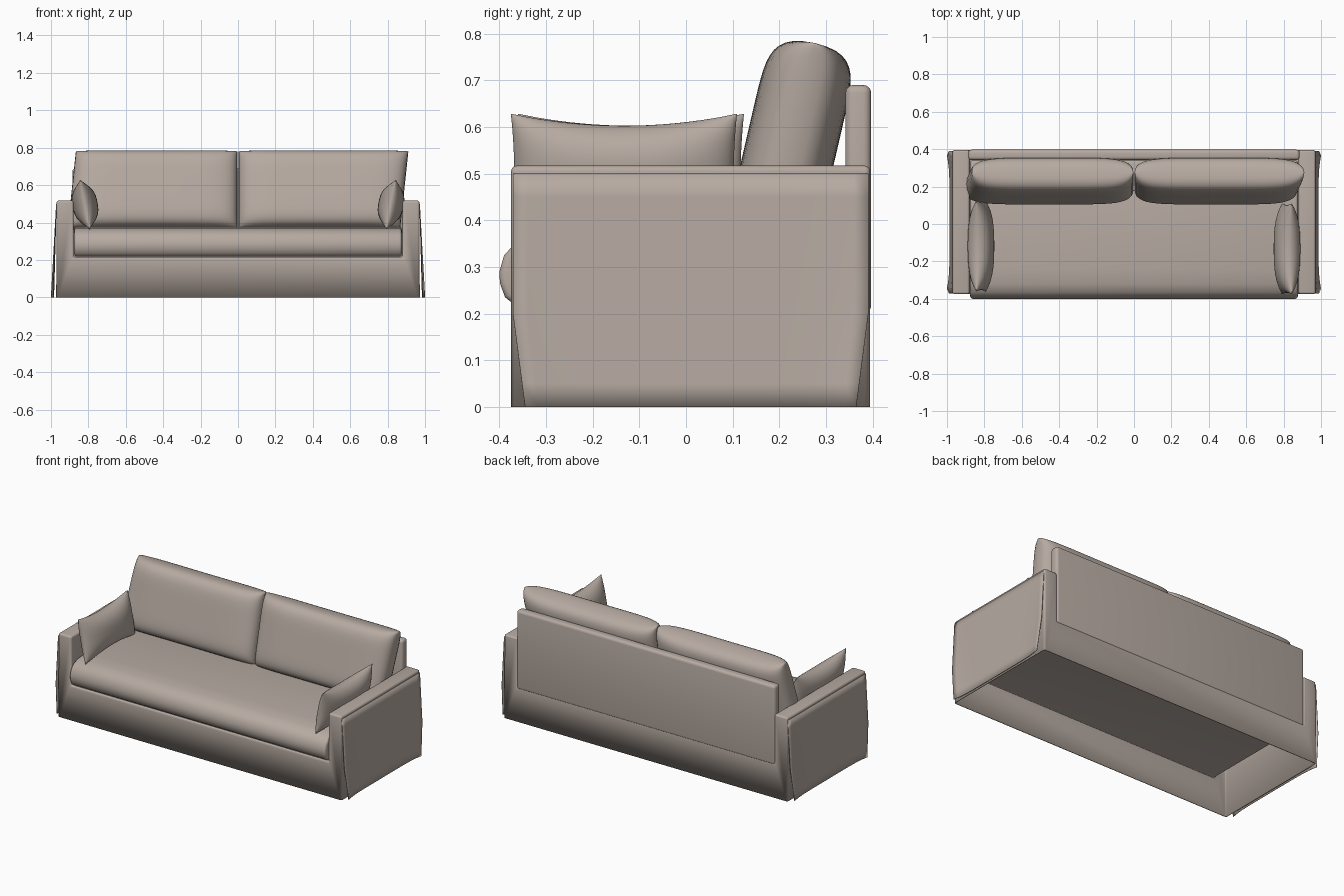
import bpy
import bmesh
import math

cube = bpy.data.objects.get("Cube")
if cube:
    bpy.data.objects.remove(cube, do_unlink=True)

FABRIC = (0.47, 0.405, 0.36, 1)
fabric = bpy.data.materials.new("taupe fabric")
fabric.use_nodes = True
fabric.diffuse_color = FABRIC
shader = fabric.node_tree.nodes["Principled BSDF"]
shader.inputs["Base Color"].default_value = FABRIC
shader.inputs["Roughness"].default_value = 0.9


def finish(bm, name, angle=35):
    bmesh.ops.recalc_face_normals(bm, faces=bm.faces)
    mesh = bpy.data.meshes.new(name)
    bm.to_mesh(mesh)
    bm.free()
    mesh.materials.append(fabric)
    obj = bpy.data.objects.new(name, mesh)
    bpy.context.collection.objects.link(obj)
    bpy.ops.object.select_all(action="DESELECT")
    obj.select_set(True)
    bpy.context.view_layer.objects.active = obj
    bpy.ops.object.shade_smooth_by_angle(angle=math.radians(angle))
    return obj


def extrude(points, offset):
    """Closed prism from a planar outline."""
    bm = bmesh.new()
    face = bm.faces.new([bm.verts.new(p) for p in points])
    moved = bmesh.ops.extrude_face_region(bm, geom=[face])["geom"]
    verts = [g for g in moved if isinstance(g, bmesh.types.BMVert)]
    bmesh.ops.translate(bm, verts=verts, vec=offset)
    if not face.is_valid or len(bm.faces) < len(points) + 2:
        bm.faces.new([v for v in bm.verts if v not in verts])
    bmesh.ops.recalc_face_normals(bm, faces=bm.faces)
    return bm


def round_edges(bm, width, segments=4, limit=0.6):
    edges = [e for e in bm.edges if len(e.link_faces) == 2 and e.calc_face_angle() > limit]
    bmesh.ops.bevel(bm, geom=edges, offset=width, segments=segments,
                    profile=0.5, affect="EDGES", clamp_overlap=True)


def cushion(name, size, loc, rot, power, pinch=(0, 0), taper=0, side=1, cells=28):
    """Stuffed cushion: two puffed sheets meeting along a seam."""
    w, t, h = (s / 2 for s in size)
    bm = bmesh.new()
    for face in (-1, 1):
        rows = []
        for j in range(cells + 1):
            v = math.sin(math.pi * (j / cells - 0.5))
            row = []
            for i in range(cells + 1):
                u = math.sin(math.pi * (i / cells - 0.5))
                puff = max(0, (1 - abs(u) ** power[0]) * (1 - abs(v) ** power[0])) ** power[1]
                x = w * u * (1 - pinch[0] * (1 - v * v)) + taper * v * (1 + side * u) / 2
                z = h * v * (1 - pinch[1] * (1 - u * u))
                row.append(bm.verts.new((x, face * t * puff, z)))
            rows.append(row)
        for a, b in zip(rows, rows[1:]):
            for i in range(cells):
                bm.faces.new((a[i], a[i + 1], b[i + 1], b[i]))
    bmesh.ops.remove_doubles(bm, verts=bm.verts, dist=0.0002)
    obj = finish(bm, name, 60)
    obj.location = loc
    obj.rotation_euler = rot
    return obj


# Slipcover: arms and base in one U-shaped shell, open underneath
half = [(0.972, 0), (0.97, 0.517), (0.88, 0.517), (0.88, 0.215)]
outline = half + [(-x, z) for x, z in reversed(half)]
bm = extrude([(x, -0.375, z) for x, z in outline], (0, 0.77, 0))
bottom = [f for f in bm.faces if all(v.co.z < 0.001 for v in f.verts)]
bmesh.ops.delete(bm, geom=bottom, context="FACES")
round_edges(bm, 0.012)
frame = finish(bm, "slipcover_frame")
shell = frame.modifiers.new("cloth", "SOLIDIFY")
shell.thickness = 0.005
shell.offset = -1

# Back rest slab with rounded top
back = [(0.342, 0.2), (0.342, 0.69), (0.397, 0.69), (0.397, 0.2)]
bm = extrude([(-0.885, y, z) for y, z in back], (1.77, 0, 0))
round_edges(bm, 0.017)
finish(bm, "back_rest")

# Long seat cushion with a bulging front roll
seat = [(0.34, 0.217), (-0.365, 0.217), (-0.388, 0.235), (-0.399, 0.265),
        (-0.4, 0.29), (-0.39, 0.325), (-0.365, 0.352), (-0.32, 0.368),
        (-0.24, 0.376), (0.34, 0.376)]
bm = extrude([(-0.876, y, z) for y, z in seat], (1.752, 0, 0))
round_edges(bm, 0.014, 3, 1.0)
finish(bm, "seat_cushion", 40)

for side, word in ((1, "left"), (-1, "right")):
    # Side skirt panel, flaring out at its lower corners
    bm = bmesh.new()
    rows = []
    for j in range(11):
        drop = j / 10
        low = max(0, (drop - 0.6) / 0.4)
        row = []
        for i in range(25):
            s = i / 12 - 1
            y = 0.01 + s * (0.381 - 0.026 * low)
            x = 0.971 + 0.014 * drop + 0.014 * drop * abs(s) ** 6
            row.append(bm.verts.new((side * x, y, 0.5 * (1 - drop))))
        rows.append(row)
    for a, b in zip(rows, rows[1:]):
        for i in range(24):
            bm.faces.new((a[i], a[i + 1], b[i + 1], b[i]))
    panel = finish(bm, word + "_side_skirt")
    cloth = panel.modifiers.new("cloth", "SOLIDIFY")
    cloth.thickness = 0.003
    cloth.offset = 0

    # Leaning back cushion
    cushion(word + "_back_cushion", (0.886, 0.195, 0.425), (side * 0.446, 0.229, 0.573),
            (math.radians(-13), 0, 0), (6, 0.36), (0, 0.01), 0.022, side)

    # Throw pillow leaning on the arm
    cushion(word + "_throw_pillow", (0.485, 0.135, 0.27),
            (side * 0.818, -0.133 if side > 0 else -0.118, 0.496),
            (math.radians(-11), 0, math.radians(-90 * side)), (2.6, 0.55), (0.03, 0.2))
